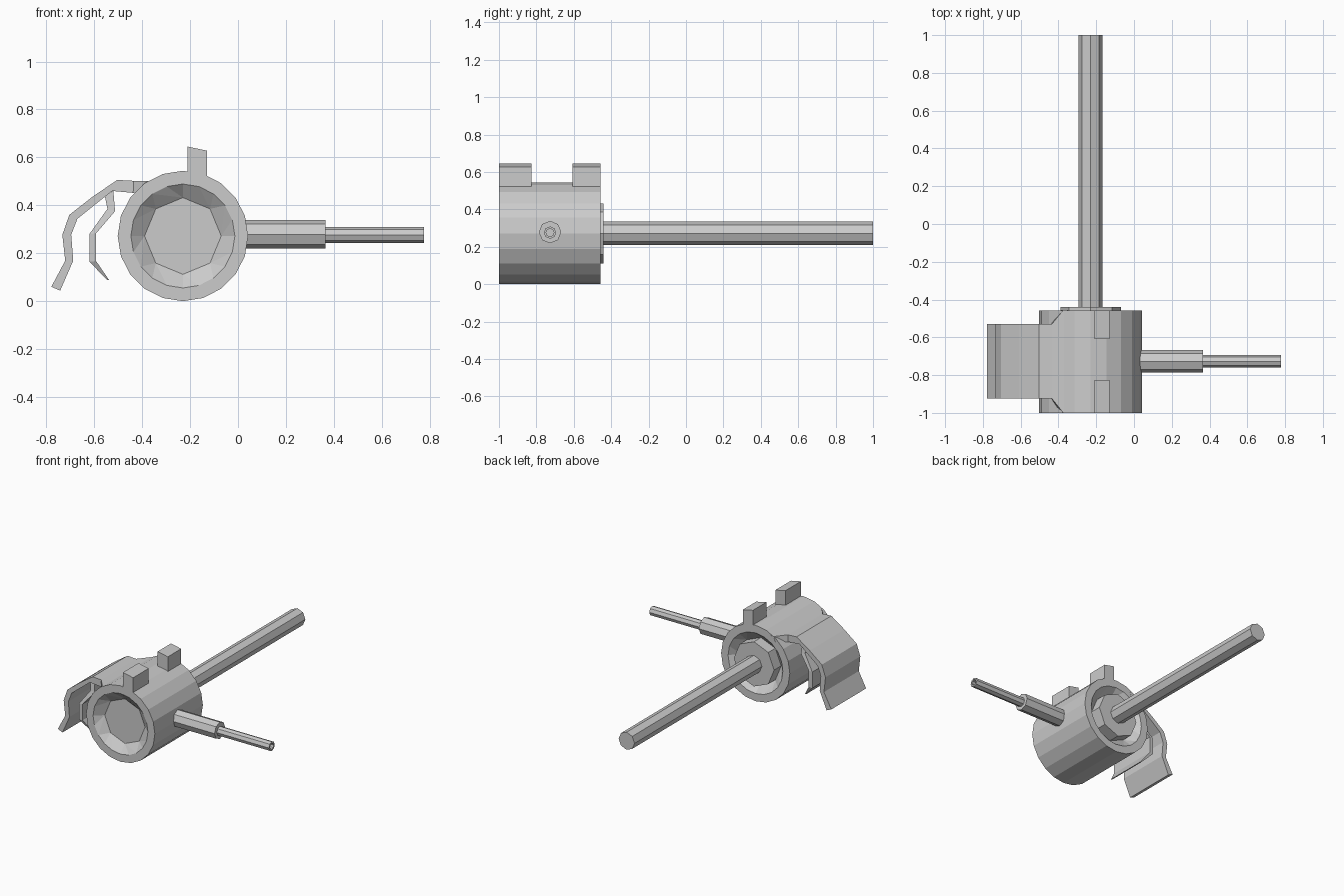
import bpy, bmesh
from math import pi, sin, cos

if "Cube" in bpy.data.objects:
    bpy.data.objects.remove(bpy.data.objects["Cube"])


def finish(name, bm):
    bmesh.ops.recalc_face_normals(bm, faces=bm.faces)
    me = bpy.data.meshes.new(name)
    bm.to_mesh(me)
    bm.free()
    ob = bpy.data.objects.new(name, me)
    bpy.context.collection.objects.link(ob)
    return ob


def turned(name, loops, axis, c0, c1):
    """Skin polygon rings (sides, radius, position) along the x or y axis."""
    bm = bmesh.new()
    rings = []
    for n, r, p in loops:
        ring = []
        for i in range(n):
            a = -pi / 2 + 2 * pi * i / n
            u, v = c0 + r * cos(a), c1 + r * sin(a)
            ring.append(bm.verts.new((u, p, v) if axis == 'Y' else (p, u, v)))
        rings.append(ring)
    for A, B in zip(rings, rings[1:]):
        n, m, i, j = len(A), len(B), 0, 0
        while i < n or j < m:
            ta, tb = (i + 1) * m, (j + 1) * n
            if ta == tb:
                bm.faces.new((A[i], A[(i + 1) % n], B[(j + 1) % m], B[j % m]))
                i, j = i + 1, j + 1
            elif ta < tb:
                bm.faces.new((A[i], A[(i + 1) % n], B[j % m]))
                i += 1
            else:
                bm.faces.new((A[i % n], B[(j + 1) % m], B[j]))
                j += 1
    bm.faces.new(rings[0])
    bm.faces.new(rings[-1])
    return finish(name, bm)


def strip(name, stations, yc):
    """Bent plate: each station is (outer x, z, inner x, z, half width)."""
    bm = bmesh.new()
    secs = [[bm.verts.new(p) for p in ((a, yc - w, b), (a, yc + w, b),
                                       (c, yc + w, d), (c, yc - w, d))]
            for a, b, c, d, w in stations]
    for s, t in zip(secs, secs[1:]):
        for k in range(4):
            bm.faces.new((s[k], s[(k + 1) % 4], t[(k + 1) % 4], t[k]))
    bm.faces.new(secs[0])
    bm.faces.new(secs[-1])
    return finish(name, bm)


CX, CZ, CY = -0.23, 0.272, -0.727

# Main collar with funnelled ends and a raised eight-sided boss at the back
turned("collar", [(8, .16, -.95), (20, .217, -1), (20, .272, -1), (20, .272, -.457),
                  (20, .217, -.457), (8, .16, -.52), (8, .16, -.44)], 'Y', CX, CZ)

# Long rod
turned("long_rod", [(8, .063, -.47), (8, .063, 1)], 'Y', CX, CZ)

# Side handle and its hollow tip
turned("handle_grip", [(8, .06, -.01), (8, .06, .365)], 'X', CY, .279)
turned("handle_tip", [(8, .033, .34), (8, .033, .777), (8, .021, .777),
                      (8, .021, .70)], 'X', CY, .276)

# Two top lugs with slightly sloping tops
for label, y0, y1 in (("front", -1, -.825), ("back", -.608, -.457)):
    strip(label + "_lug", [(-.21, .645, -.21, .51, (y1 - y0) / 2),
                           (-.13, .628, -.13, .49, (y1 - y0) / 2)], (y0 + y1) / 2)

# Curved outer guard, flaring out where it meets the collar
strip("outer_guard", [
    (-.35, .502, -.36, .46, .271), (-.375, .502, -.39, .457, .271),
    (-.435, .502, -.4375, .452, .197), (-.504, .506, -.525, .46, .197),
    (-.608, .435, -.5875, .41, .197), (-.704, .36, -.67, .344, .197),
    (-.733, .277, -.696, .277, .197), (-.721, .169, -.6875, .169, .197),
    (-.779, .06, -.742, .044, .197)], CY)

# Smaller inner lever
strip("inner_lever", [
    (-.557, .445, -.52, .46, .15), (-.545, .385, -.513, .375, .16),
    (-.62, .28, -.592, .283, .185), (-.62, .165, -.592, .167, .185),
    (-.546, .088, -.538, .088, .15)], CY)
